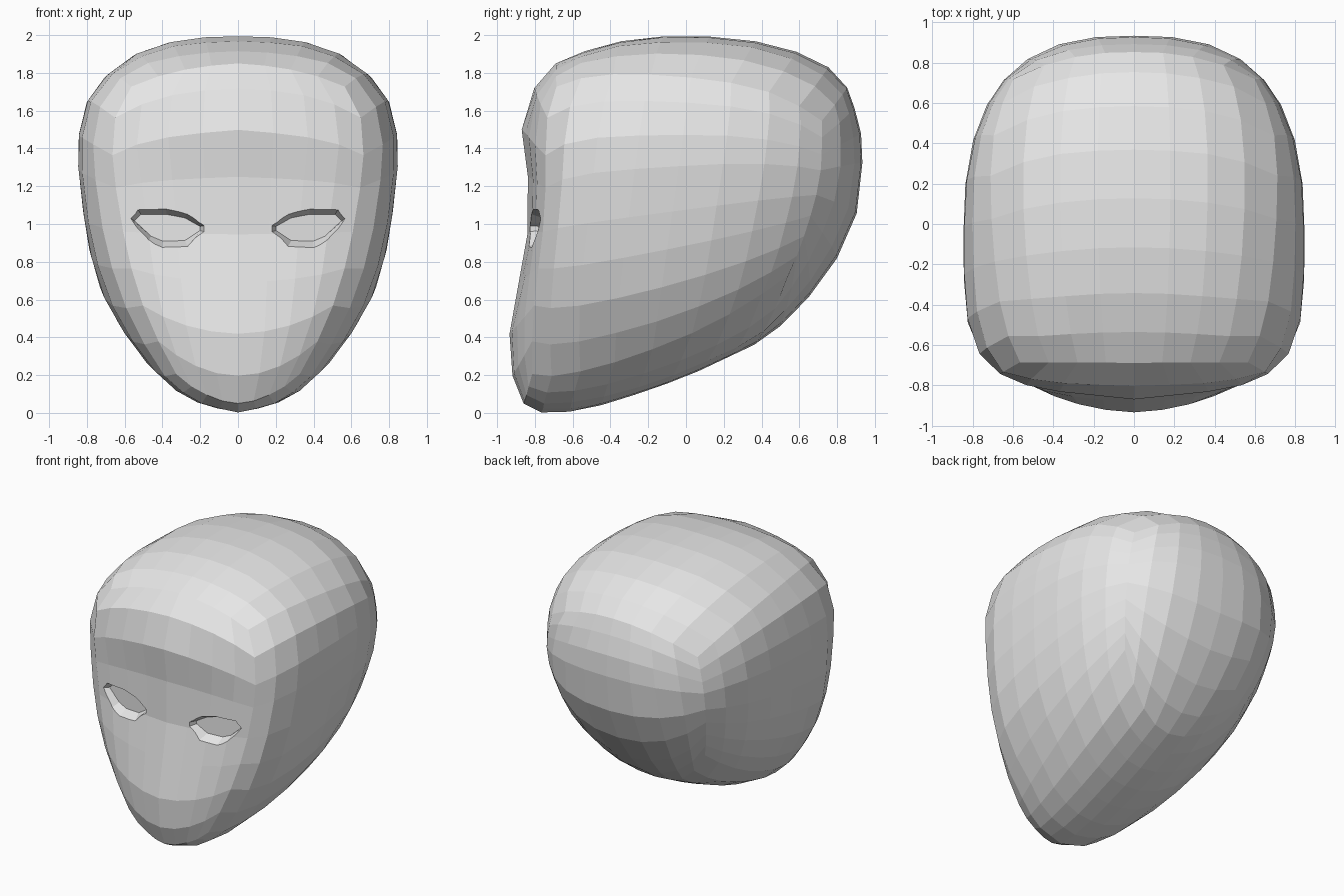
import bpy, bmesh
from mathutils import Vector

old = bpy.data.objects.get("Cube")
if old:
    bpy.data.objects.remove(old, do_unlink=True)

grey = bpy.data.materials.new("plain_grey")
grey.use_nodes = True
grey.diffuse_color = (0.8, 0.8, 0.8, 1)
grey.node_tree.nodes["Principled BSDF"].inputs["Base Color"].default_value = (0.8, 0.8, 0.8, 1)


def make_object(name, bm):
    bmesh.ops.recalc_face_normals(bm, faces=bm.faces)
    mesh = bpy.data.meshes.new(name)
    bm.to_mesh(mesh)
    bm.free()
    mesh.materials.append(grey)
    obj = bpy.data.objects.new(name, mesh)
    bpy.context.collection.objects.link(obj)
    return obj


def curve(points, z):
    """Linear interpolation through (z, value) points."""
    for (z0, a), (z1, b) in zip(points, points[1:]):
        if z <= z1:
            return a + (b - a) * (z - z0) / (z1 - z0)
    return points[-1][1]


# Head profiles by height: front, back, half width, widest depth, roundness
front = [(0, -.76), (.05, -.86), (.2, -.92), (.43, -.935), (.72, -.88), (1, -.83),
         (1.25, -.837), (1.5, -.87), (1.7, -.82), (1.85, -.69), (1.93, -.5), (1.985, -.27), (2, 0)]
back = [(0, -.66), (.02, -.53), (.06, -.375), (.19, 0), (.36, .36), (.46, .5), (.59, .63),
        (.73, .75), (.9, .845), (1.1, .92), (1.3, .935), (1.52, .925), (1.72, .855),
        (1.85, .735), (1.93, .54), (1.98, .31), (2, 0)]
width = [(0, .01), (.04, .19), (.13, .35), (.28, .5), (.47, .635), (.64, .725), (.85, .785),
         (1, .81), (1.2, .84), (1.38, .85), (1.57, .835), (1.71, .77), (1.84, .645),
         (1.94, .475), (1.985, .26), (2, 0)]
middle = [(0, -.71), (.13, -.6), (.28, -.45), (.47, -.3), (.85, -.15), (1.2, -.1), (2, 0)]
front_power = [(0, 2.2), (.43, 2.75), (1, 4.1), (1.5, 3.7), (1.75, 3.4), (2, 2.4)]
back_power = [(0, 2.3), (.6, 2.3), (1.25, 2.75), (1.55, 2.5), (1.8, 2.25), (2, 2.1)]


def inside(p):
    if not 0 < p.z < 2:
        return False
    mid = curve(middle, p.z)
    across = abs(p.x) / (curve(width, p.z) + 1e-6)
    if p.y < mid:
        # the face falls away from its centre line as a shallow V
        depth = (mid - curve(front, p.z)) * (1 - .14 * abs(p.x) * (1 - across))
        n = curve(front_power, p.z)
    else:
        depth = curve(back, p.z) - mid
        n = curve(back_power, p.z)
    return across ** n + (abs(p.y - mid) / (abs(depth) + 1e-6)) ** n < 1


# Box edges running across the head: corner x, y, z, then middle y, z
edges = {(-1, 1): (.56, -.68, 1.72, -.69, 1.85), (1, 1): (.57, .68, 1.52, .85, 1.72),
         (-1, -1): (.33, -.82, .2, -.86, .05), (1, -1): (.5, .5, .75, .36, .36)}
even = [i / 4 - 1 for i in range(9)]
rows = [-1, -.75, -.5, -.25, 0, .3, .51, .75, 1]
centre = Vector((0, -.1, 1))


def head_point(i, j, k):
    u, v, w = even[i], even[j], rows[k]
    p = Vector()
    for (sy, sz), (cx, cy, cz, my, mz) in edges.items():
        weight = (1 + sy * v) * (1 + sz * w) / 4
        p += weight * Vector((cx * u, cy * u * u + my * (1 - u * u), cz * u * u + mz * (1 - u * u)))
    # the face is broadest at cheek height
    p.x *= 1 + (.2 - .15 * v) * (1 - w * w)
    ray = (p - centre).normalized()
    low, high = 0, 3
    for _ in range(30):
        t = (low + high) / 2
        if inside(centre + ray * t):
            low = t
        else:
            high = t
    return centre + ray * low


# Head: a gridded box pushed out to the profiles
bm = bmesh.new()
verts = {}


def vert(key):
    if key not in verts:
        verts[key] = bm.verts.new(head_point(*key))
    return verts[key]


for axis in range(3):
    for side in (0, 8):
        for a in range(8):
            for b in range(8):
                quad = []
                for da, db in ((0, 0), (1, 0), (1, 1), (0, 1)):
                    key = [a + da, b + db]
                    key.insert(axis, side)
                    quad.append(vert(tuple(key)))
                bm.faces.new(quad)
head = make_object("head", bm)

# Eye sockets: almond cutters that taper inward
almond = [(.57, 1.03), (.53, 1.075), (.38, 1.075), (.27, 1.05), (.21, 1.01),
          (.18, .99), (.18, .96), (.27, .89), (.4, .885), (.47, .92)]
for side, name in ((1, "left"), (-1, "right")):
    bm = bmesh.new()
    rings = []
    for depth in (-.12, .05):
        sx, sz = 1 - depth * 2.2, 1 - depth * 5
        rings.append([bm.verts.new((side * (.375 + (x - .375) * sx),
                                    -.8 + depth + .12 * (x - .375),
                                    .98 + (z - .98) * sz)) for x, z in almond])
    bm.faces.new(rings[0])
    bm.faces.new(rings[1])
    for i in range(len(almond)):
        j = (i + 1) % len(almond)
        bm.faces.new((rings[0][i], rings[0][j], rings[1][j], rings[1][i]))
    cutter = make_object(name + "_eye_cutter", bm)
    cutter.hide_render = True
    cut = head.modifiers.new(name + "_eye_socket", 'BOOLEAN')
    cut.operation = 'DIFFERENCE'
    cut.solver = 'EXACT'
    cut.object = cutter
    bpy.context.view_layer.objects.active = head
    bpy.ops.object.modifier_apply(modifier=cut.name)
    bpy.data.objects.remove(cutter, do_unlink=True)
